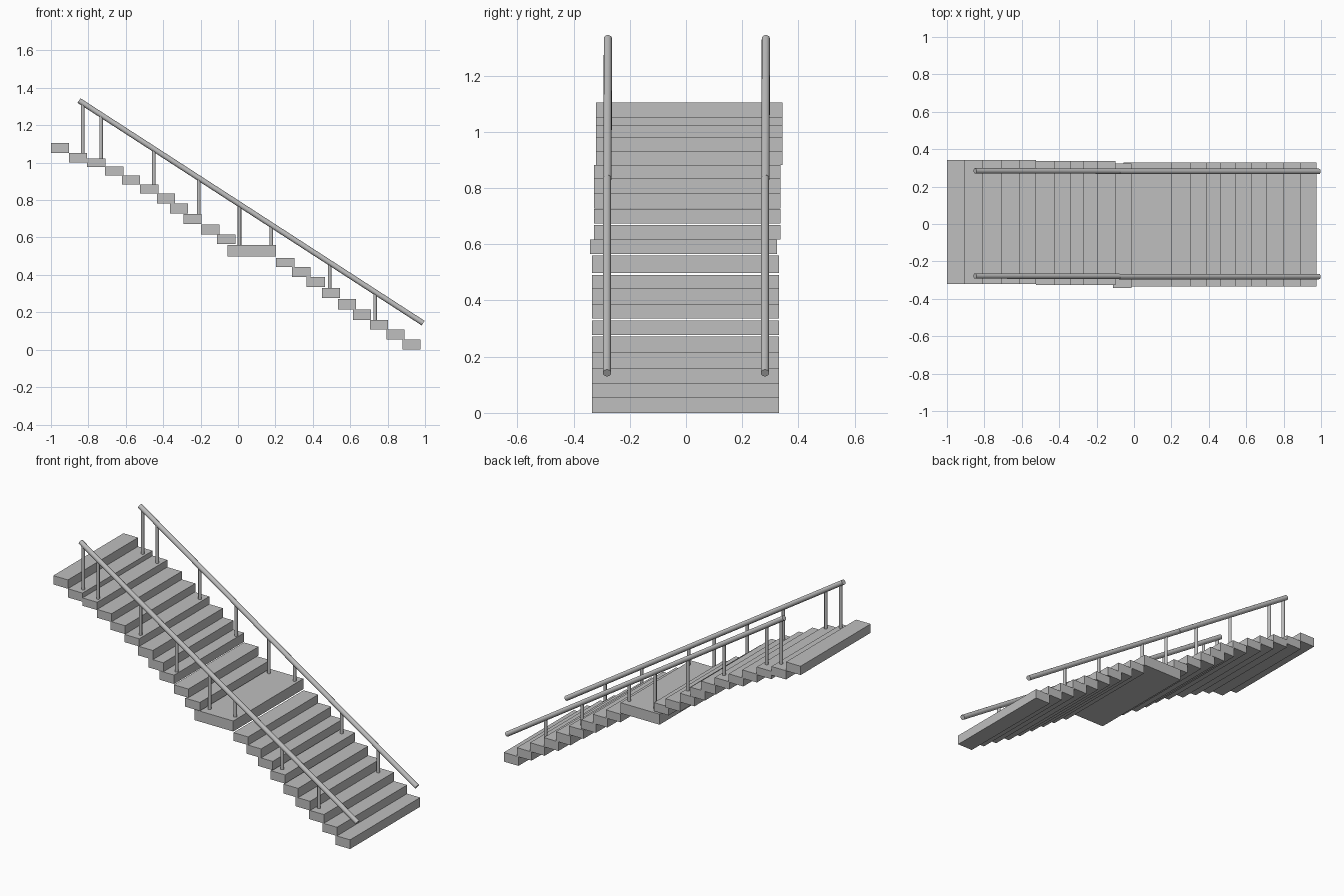
import bpy
import math
from mathutils import Vector

if "Cube" in bpy.data.objects:
    bpy.data.objects.remove(bpy.data.objects["Cube"])

grey = bpy.data.materials.new("light_grey")
grey.diffuse_color = (0.52, 0.52, 0.52, 1)
grey.use_nodes = True
grey.node_tree.nodes["Principled BSDF"].inputs["Base Color"].default_value = grey.diffuse_color


def box(name, x0, x1, y0, y1, z0, z1):
    bpy.ops.mesh.primitive_cube_add(
        size=1, location=((x0 + x1) / 2, (y0 + y1) / 2, (z0 + z1) / 2))
    ob = bpy.context.object
    ob.name = name
    ob.scale = (x1 - x0, y1 - y0, z1 - z0)
    bpy.ops.object.transform_apply(location=False, rotation=False, scale=True)
    ob.data.materials.append(grey)


def rod(name, a, b, radius, sides=16):
    a, b = Vector(a), Vector(b)
    d = b - a
    bpy.ops.mesh.primitive_cylinder_add(
        vertices=sides, radius=radius, depth=d.length, location=(a + b) / 2,
        rotation=d.to_track_quat('Z', 'Y').to_euler())
    ob = bpy.context.object
    ob.name = name
    ob.data.materials.append(grey)
    bpy.ops.object.shade_smooth_by_angle(angle=math.radians(40))


# Steps: left edge x, bottom z, top z, sideways shift
STEP_DEPTH, HALF_WIDTH = 0.095, 0.332
lower = [(0.88, 0, 0.055), (0.793, 0.055, 0.107), (0.706, 0.107, 0.16),
         (0.615, 0.16, 0.215), (0.535, 0.215, 0.271), (0.449, 0.277, 0.329),
         (0.367, 0.335, 0.388), (0.29, 0.388, 0.442), (0.204, 0.442, 0.491)]
upper = [(-0.111, 0.565, 0.616), (-0.197, 0.616, 0.668), (-0.292, 0.673, 0.726),
         (-0.363, 0.727, 0.781), (-0.433, 0.781, 0.836), (-0.523, 0.836, 0.882),
         (-0.62, 0.882, 0.932), (-0.71, 0.93, 0.98), (-0.806, 0.976, 1.023),
         (-0.903, 1.0, 1.052), (-1.0, 1.052, 1.105)]


def upper_shift(i):
    return -0.009 if i == 0 else 0.005 if i < 6 else 0.011


steps = [(s, -0.002) for s in lower]
steps += [(s, upper_shift(i)) for i, s in enumerate(upper)]
for i, ((x, z0, z1), shift) in enumerate(steps):
    box(f"step_{i + 1}", x, x + STEP_DEPTH + 0.002,
        shift - HALF_WIDTH, shift + HALF_WIDTH, z0, z1)

# Landing
box("landing", -0.056, 0.202, -0.334, 0.33, 0.497, 0.56)

# Handrails and their posts
RAIL_TOP, RAIL_END = (-0.85, 1.332), (0.99, 0.142)


def rail_z(x):
    t = (x - RAIL_TOP[0]) / (RAIL_END[0] - RAIL_TOP[0])
    return RAIL_TOP[1] + t * (RAIL_END[1] - RAIL_TOP[1])


posts = [(-0.83, 1.05), (-0.732, 1.02), (-0.45, 0.88), (-0.21, 0.724),
         (0.008, 0.558), (0.178, 0.558), (0.49, 0.327), (0.733, 0.158)]
for side, y in (("front", -0.281), ("back", 0.281)):
    bend = -0.08
    rod(f"{side}_handrail_lower", (bend, y, rail_z(bend)),
        (RAIL_END[0], y, RAIL_END[1]), 0.0145)
    rod(f"{side}_handrail_upper", (RAIL_TOP[0], y + 0.003, RAIL_TOP[1]),
        (bend, y + 0.002, rail_z(bend)), 0.0145)
    for i, (x, z) in enumerate(posts):
        rod(f"{side}_post_{i + 1}", (x, y + 0.001, z),
            (x, y + 0.001, rail_z(x)), 0.0095, 12)
